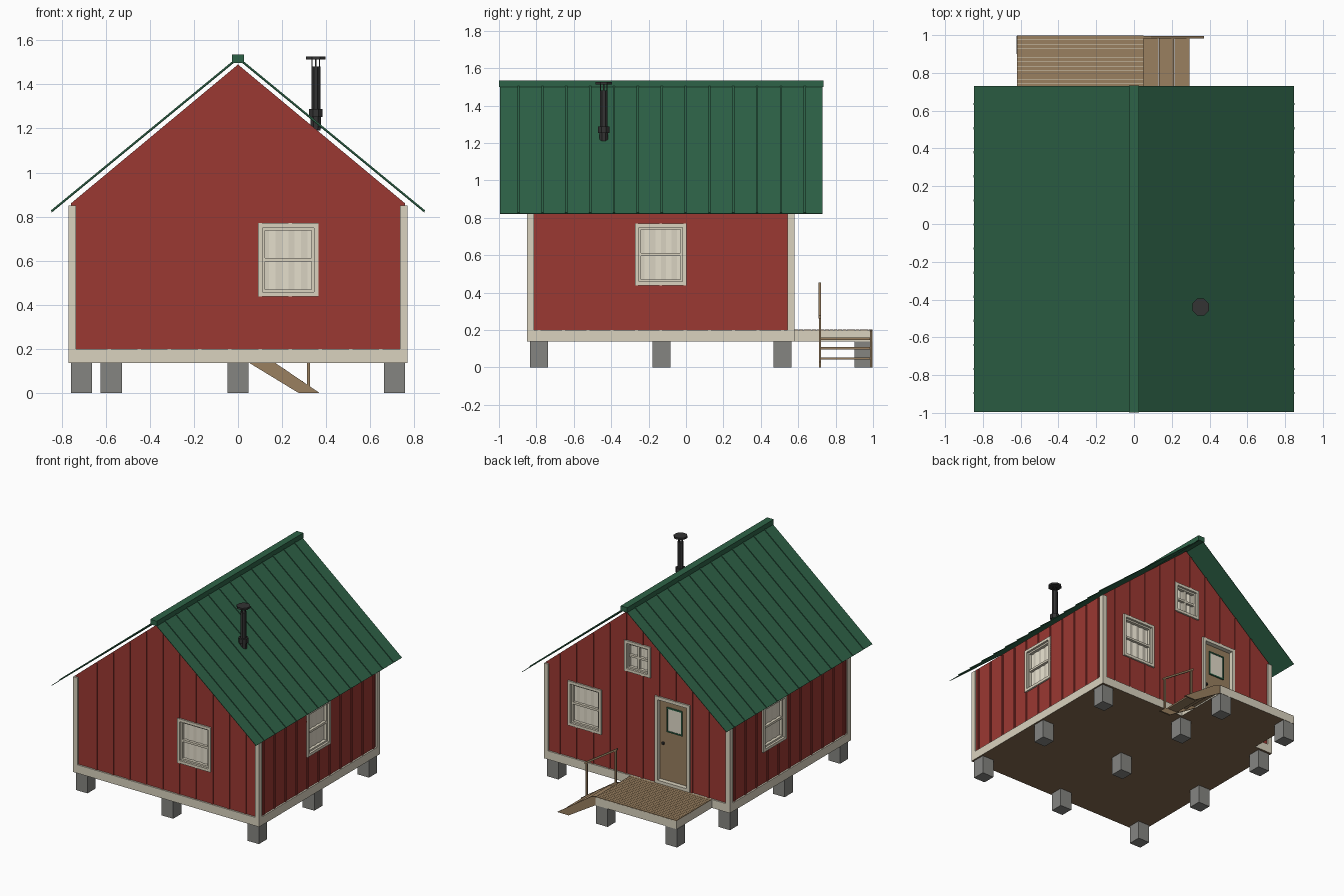
import bpy, bmesh
from math import pi, atan2, hypot
from mathutils import Matrix, Vector

old = bpy.data.objects.get("Cube")
if old:
    bpy.data.objects.remove(old)


def material(name, r, g, b):
    m = bpy.data.materials.new(name)
    m.use_nodes = True
    m.diffuse_color = (r, g, b, 1)
    bsdf = m.node_tree.nodes["Principled BSDF"]
    bsdf.inputs["Base Color"].default_value = (r, g, b, 1)
    bsdf.inputs["Roughness"].default_value = 0.8
    return m


RED = material("barn_red", .33, .04, .032)
CREAM = material("cream_trim", .7, .65, .52)
CURTAIN = material("pale_curtain", .76, .71, .59)
GREEN = material("roof_green", .027, .123, .063)
WOOD = material("plain_wood", .32, .215, .117)
BROWN = material("dark_underside", .24, .15, .082)
GREY = material("concrete_grey", .235, .235, .222)
BLACK = material("flue_black", .033, .033, .033)


def finish(name, bm, *mats):
    bmesh.ops.recalc_face_normals(bm, faces=bm.faces)
    mesh = bpy.data.meshes.new(name)
    bm.to_mesh(mesh)
    bm.free()
    for m in mats:
        mesh.materials.append(m)
    obj = bpy.data.objects.new(name, mesh)
    bpy.context.collection.objects.link(obj)
    return obj


def boxes(name, spans, mat, place=Matrix()):
    """One object from boxes, each span being (x0, x1, y0, y1, z0, z1)."""
    bm = bmesh.new()
    for x0, x1, y0, y1, z0, z1 in spans:
        mid = Vector((x0 + x1, y0 + y1, z0 + z1)) / 2
        size = Matrix.Diagonal((x1 - x0, y1 - y0, z1 - z0, 1))
        bmesh.ops.create_cube(bm, size=1, matrix=place @ Matrix.Translation(mid) @ size)
    return finish(name, bm, mat)


def prism(name, profile, y0, y1, mat):
    """Extrude an x-z profile along y."""
    bm = bmesh.new()
    face = bm.faces.new([bm.verts.new((x, y0, z)) for x, z in profile])
    ext = bmesh.ops.extrude_face_region(bm, geom=[face])
    verts = [v for v in ext["geom"] if isinstance(v, bmesh.types.BMVert)]
    bmesh.ops.translate(bm, verts=verts, vec=(0, y1 - y0, 0))
    return finish(name, bm, mat)


def paint_bottom(obj, mat):
    obj.data.materials.append(mat)
    for p in obj.data.polygons:
        if p.normal.z < -.5:
            p.material_index = 1


# House extents
HX, Y0, Y1, FLOOR, SILL, EAVE, APEX = .77, -.85, .58, .137, .2, .85, 1.49
LAP = .012
PITCH = (APEX - EAVE) / HX
WX, WY0, WY1 = HX - LAP, Y0 + LAP, Y1 - LAP

# Foundation piers
spots = [(x, y) for x in (-.71, 0, .71) for y in (-.787, -.132, .515)]
spots += [(-.575, .948), (0, .948)]
boxes("piers", [(x - .048, x + .048, y - .048, y + .048, 0, FLOOR) for x, y in spots], GREY)

# Base skirt and walls
paint_bottom(boxes("base_skirt", [(-HX, HX, Y0, Y1, FLOOR, SILL)], CREAM), BROWN)
wall_eave = APEX - PITCH * WX
walls = prism("walls", [(-WX, SILL), (WX, SILL), (WX, wall_eave), (0, APEX), (-WX, wall_eave)],
              WY0, WY1, RED)

# Corner boards
boxes("corner_boards", [(min(sx * .735, sx * HX), max(sx * .735, sx * HX), a, b, SILL, EAVE)
                        for sx in (-1, 1) for a, b in ((Y0, Y0 + .037), (Y1 - .037, Y1))], CREAM)

# Vertical wall battens
STEP, BW, BD = .137, .008, .006
ends, sides = [], []
for i in range(-5, 6):
    x = i * STEP - .037
    if abs(x) < .72:
        top = APEX - PITCH * (abs(x) + BW)
        ends.append((x - BW, x + BW, WY0 - BD, WY0, SILL, top))
        ends.append((x - BW, x + BW, WY1, WY1 + BD, SILL, top))
    y = (Y0 + Y1) / 2 + i * .13
    if Y0 + .05 < y < Y1 - .05:
        sides.append((WX, WX + BD, y - BW, y + BW, SILL, EAVE))
        sides.append((-WX - BD, -WX, y - BW, y + BW, SILL, EAVE))
end_battens = boxes("end_battens", ends, RED)
side_battens = boxes("side_battens", sides, RED)

# Roof sheets with standing seams
RY0, RY1, RX, RZ, RIDGE, THICK = -.995, .73, .847, .822, 1.518, .004
length = hypot(RX, RIDGE - RZ)
angle = atan2(RIDGE - RZ, RX)
for side, turn in (("right", 0), ("left", pi)):
    place = (Matrix.Rotation(turn, 4, "Z") @ Matrix.Translation((0, 0, RIDGE))
             @ Matrix.Rotation(angle, 4, "Y"))
    a, b = (RY0, RY1) if turn == 0 else (-RY1, -RY0)
    boxes(side + "_roof_sheet", [(0, length, a, b, -THICK, 0)], GREEN, place)
    seams = [(i * .1275 - .895) * (1 if turn == 0 else -1) for i in range(13)]
    boxes(side + "_roof_seams", [(0, length - .002, y - .006, y + .006, 0, .006) for y in seams],
          GREEN, place)
boxes("ridge_cap", [(-.027, .027, RY0 - .004, RY1 + .004, 1.498, 1.535)], GREEN)


# Windows and door: local x runs across, -y points out of the wall
def wall_place(x, y, turn):
    return Matrix.Translation((x, y, 0)) @ Matrix.Rotation(turn, 4, "Z")


def cut_opening(name, place, w, z0, z1, targets):
    cutter = boxes(name + "_cutter", [(-w / 2, w / 2, -.03, .04, z0, z1)], RED, place)
    cutter.hide_render = True
    cutter.hide_set(True)
    for obj in targets:
        mod = obj.modifiers.new(name + "_opening", "BOOLEAN")
        mod.operation = "DIFFERENCE"
        mod.object = cutter


def frame(w, z0, z1, t, front, back):
    h = w / 2
    return [(-h, -h + t, front, back, z0, z1), (h - t, h, front, back, z0, z1),
            (-h + t, h - t, front, back, z1 - t, z1), (-h + t, h - t, front, back, z0, z0 + t)]


def window(name, place, battens, w, z0, z1, cross=False):
    cut_opening(name, place, w - .002, z0 + .001, z1 - .001, (walls, battens))
    t, mid, h = .021, (z0 + z1) / 2, w / 2 - .021
    bars = frame(w, z0, z1, t, -LAP, .04)
    bars += frame(w - 2 * t, z0 + t, z1 - t, .012, .004, .03)
    bars.append((-h, h, .006, .03, mid - .008, mid + .008))
    if cross:
        bars.append((-.008, .008, .006, .03, z0 + t, z1 - t))
    boxes(name + "_frame", bars, CREAM, place)
    # Pleated curtain
    bm = bmesh.new()
    folds = 8
    rows = [[bm.verts.new(place @ Vector((-h + 2 * h * i / folds, .022 + .006 * (i % 2), z)))
             for i in range(folds + 1)] for z in (z0 + t, z1 - t)]
    for i in range(folds):
        bm.faces.new((rows[0][i], rows[0][i + 1], rows[1][i + 1], rows[1][i]))
    finish(name + "_curtain", bm, CURTAIN)


LOW, HIGH = .437, .77
window("front_window", wall_place(.228, WY0, 0), end_battens, .276, LOW, HIGH)
window("right_window", wall_place(WX, -.135, pi / 2), side_battens, .276, LOW, HIGH)
window("left_window", wall_place(-WX, .045, -pi / 2), side_battens, .276, LOW, HIGH)
window("back_window", wall_place(.437, WY1, pi), end_battens, .276, LOW, HIGH)
window("loft_window", wall_place(0, WY1, pi), end_battens, .216, .97, 1.2, True)

# Recessed door
door = wall_place(-.29, WY1, pi)
cut_opening("door", door, .288, SILL + .001, .849, (walls, end_battens))
boxes("door_frame", frame(.29, SILL, .85, .024, -LAP, .04), CREAM, door)
boxes("door_panel", [(-.121, .121, .022, .038, SILL + .024, .826)], WOOD, door)
boxes("door_pane", [(-.055, .055, .018, .022, .6, .765)], CURTAIN, door)
boxes("door_pane_trim", frame(.13, .59, .775, .01, .014, .022), GREEN, door)
boxes("door_knob", [(-.1, -.085, .006, .022, .49, .505)], BLACK, door)

# Porch deck
DX0, DX1, DY1 = -.62, .05, .998
paint_bottom(boxes("deck_skirt", [(DX0, DX1, Y1, DY1, FLOOR, .197)], CREAM), BROWN)
pitch = (DY1 - Y1) / 18
boxes("deck_planks", [(DX0, DX1, Y1 + i * pitch + .001, Y1 + (i + 1) * pitch - .001, .197, .202)
                      for i in range(18)], WOOD)

# Side steps with stringers and handrail
SY0, SY1 = .71, .995
profile = [(.05, .137), (.05, .2), (.09, .19), (.37, 0), (.275, 0)]
for name, y in (("inner", SY0), ("outer", SY1 - .012)):
    prism(name + "_stringer", profile, y, y + .012, WOOD)
boxes("treads", [(.05 + i * .082, .131 + i * .082, SY0 + .012, SY1 - .012, z, z + .012)
                 for i, z in enumerate((.147, .096, .042))], WOOD)
boxes("rail_posts", [(.314, .326, .71, .722, 0, .27), (.074, .086, .71, .722, .14, .44)], WOOD)
prism("handrail", [(.065, .437), (.335, .262), (.335, .278), (.065, .453)], .709, .723, WOOD)

# Chimney flue
bm = bmesh.new()
spin = Matrix.Rotation(pi / 8, 4, "Z")
for r, z0, z1 in ((.022, 1.19, 1.48), (.034, 1.252, 1.288), (.025, 1.2, 1.255), (.048, 1.513, 1.527)):
    bmesh.ops.create_cone(bm, cap_ends=True, segments=8, radius1=r, radius2=r, depth=z1 - z0,
                          matrix=Matrix.Translation((.353, -.44, (z0 + z1) / 2)) @ spin)
finish("chimney_flue", bm, BLACK)
boxes("cap_struts", [(.353 + dx - .003, .353 + dx + .003, -.44 + dy - .003, -.44 + dy + .003, 1.47, 1.515)
                     for dx, dy in ((.017, 0), (-.017, 0), (0, .017), (0, -.017))], BLACK)
